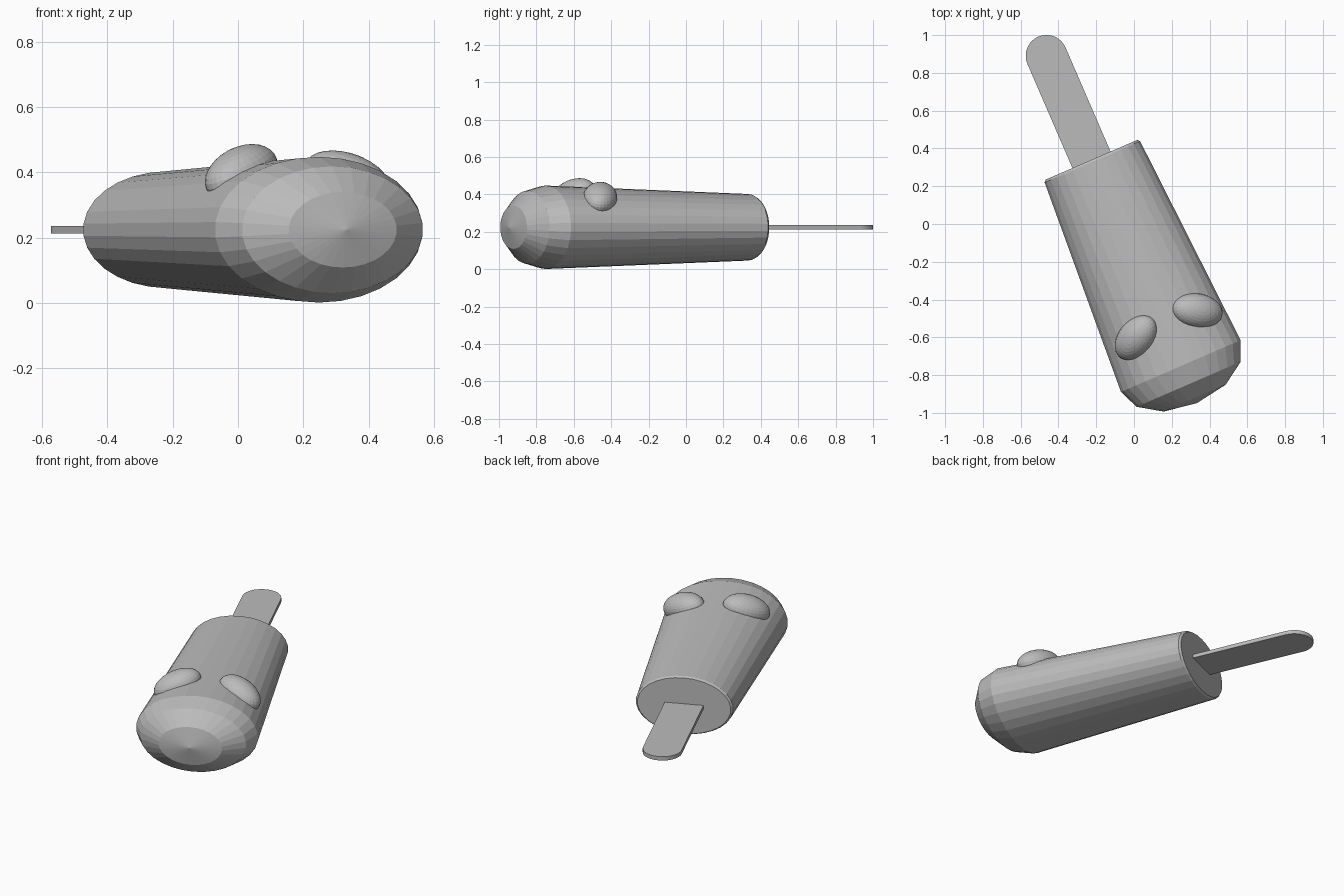
import bpy, bmesh, math
from mathutils import Matrix, Vector

cube = bpy.data.objects.get("Cube")
if cube:
    bpy.data.objects.remove(cube)

# One plain grey for everything
grey = bpy.data.materials.new("plain grey")
grey.use_nodes = True
GREY = (0.5, 0.5, 0.5, 1)
grey.diffuse_color = GREY
grey.node_tree.nodes["Principled BSDF"].inputs["Base Color"].default_value = GREY

# Whole treat lies flat, turned about z; local -y points to the nose
TURN = math.radians(23.4)
FRAME = Matrix.Translation((-0.225, 0.34, 0.224)) @ Matrix.Rotation(TURN, 4, "Z")
FLATTEN = 0.643


def finish(name, bm, matrix):
    bmesh.ops.recalc_face_normals(bm, faces=bm.faces[:])
    mesh = bpy.data.meshes.new(name)
    bm.to_mesh(mesh)
    bm.free()
    mesh.materials.append(grey)
    obj = bpy.data.objects.new(name, mesh)
    bpy.context.collection.objects.link(obj)
    obj.matrix_world = matrix
    return obj


# Body: elliptical rings (distance, half width) with a faceted domed nose
def build_body(sides=30):
    bm = bmesh.new()
    rings = []
    for dist, rad in [(0, 0.266), (0.012, 0.277), (1.19, 0.347),
                      (1.295, 0.302), (1.375, 0.18)]:
        ring = []
        for i in range(sides):
            a = math.tau * i / sides
            ring.append(bm.verts.new((rad * math.sin(a), -dist,
                                      rad * FLATTEN * math.cos(a))))
        rings.append(ring)
    for low, high in zip(rings, rings[1:]):
        for i in range(sides):
            j = (i + 1) % sides
            bm.faces.new((low[i], low[j], high[j], high[i]))
    bm.faces.new(rings[0])
    tip = bm.verts.new((0, -1.404, 0))
    for i in range(sides):
        bm.faces.new((rings[-1][i], rings[-1][(i + 1) % sides], tip))
    finish("body", bm, FRAME)


# Stick: flat strip with a round end, pushed into the body
def build_stick(half=0.11, length=0.6, thick=0.024, steps=20):
    bm = bmesh.new()
    outline = [(-half, -0.15), (half, -0.15)]
    for i in range(steps + 1):
        a = math.pi * i / steps
        outline.append((half * math.cos(a), length + half * math.sin(a)))
    face = bm.faces.new([bm.verts.new((x, y, -thick / 2)) for x, y in outline])
    out = bmesh.ops.extrude_face_region(bm, geom=[face])
    verts = [v for v in out["geom"] if isinstance(v, bmesh.types.BMVert)]
    bmesh.ops.translate(bm, verts=verts, vec=(0, 0, thick))
    finish("stick", bm, FRAME)


# Eyes: half-sunk ellipsoids leaning over the sides of the body
def build_eye(name, centre, lean, yaw):
    bm = bmesh.new()
    bmesh.ops.create_uvsphere(bm, u_segments=32, v_segments=16, radius=1)
    bmesh.ops.scale(bm, verts=bm.verts[:], vec=(0.14, 0.092, 0.08))
    pose = (Matrix.Translation(centre) @ Matrix.Rotation(TURN, 4, "Z")
            @ Matrix.Rotation(math.radians(lean), 4, "Y")
            @ Matrix.Rotation(math.radians(yaw), 4, "Z"))
    finish(name, bm, pose)


build_body()
build_stick()
build_eye("right_eye", Vector((0.01, -0.602, 0.397)), -22, 24)
build_eye("left_eye", Vector((0.335, -0.46, 0.378)), 22, -29)
